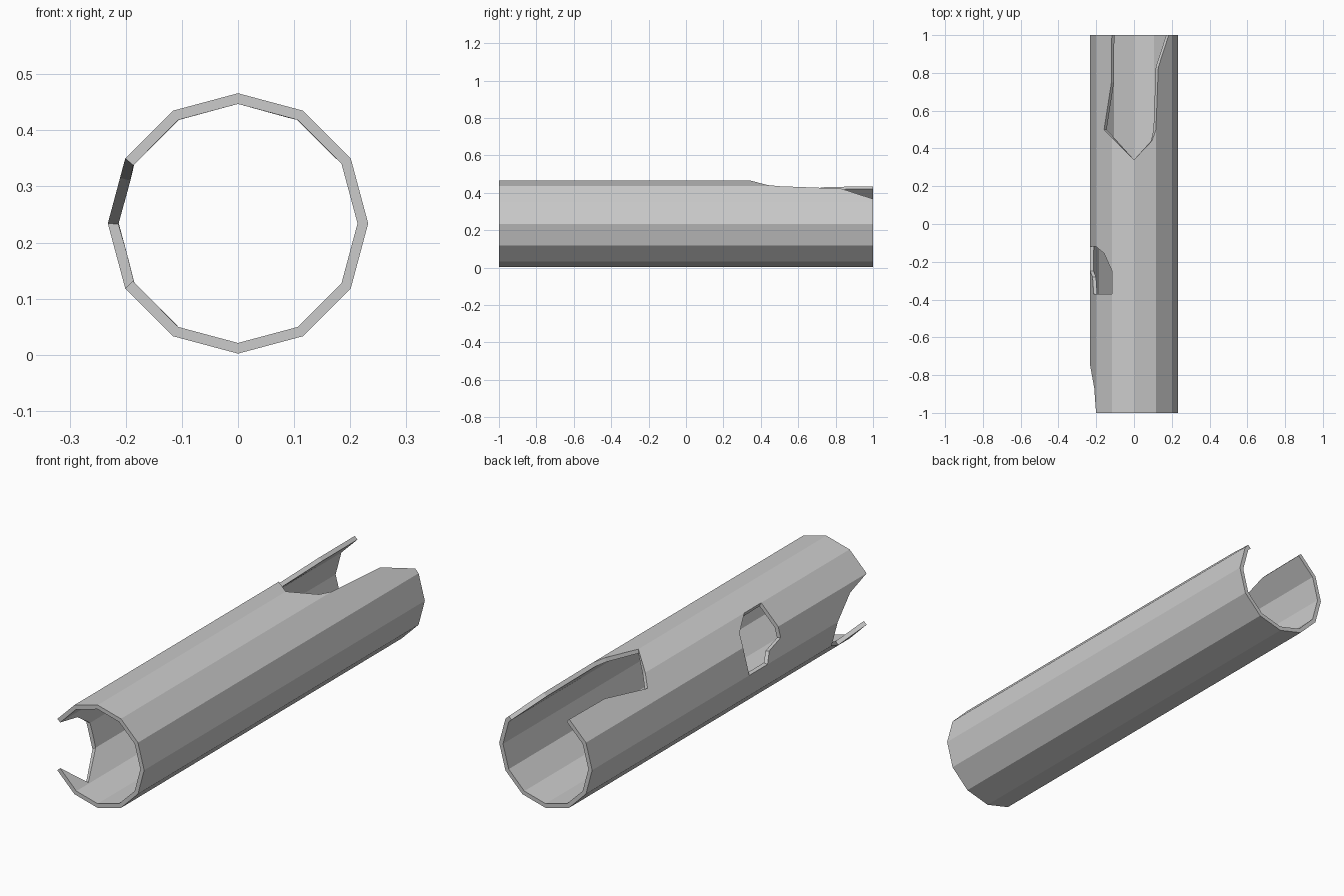
import bpy, bmesh, math
from mathutils import Vector

if "Cube" in bpy.data.objects:
    bpy.data.objects.remove(bpy.data.objects["Cube"])

RADIUS, CENTRE_Z, WALL = 0.232, 0.234, 0.019


def corner(k):
    a = math.radians(30 * k)
    return Vector((RADIUS * math.sin(a), 0, CENTRE_Z + RADIUS * math.cos(a)))


def on_shell(k, y):
    """Point on the 12-sided shell: k counts corners clockwise from the top."""
    lo = math.floor(k)
    p = corner(lo).lerp(corner(lo + 1), k - lo)
    p.y = y
    return p


# Intact flat panels around the underside and right
panels = [[(k, -1), (k, 1), (k + 1, 1), (k + 1, -1)] for k in range(2, 7)]

panels += [
    # Top right, broken open at the back
    [(0, -1), (0, .34), (.82, .44), (1, .5), (1, -1)],
    [(1, -1), (1, .5), (1.15, .83), (1.8, 1), (2, 1), (2, -1)],
    # Top left, back break and upper part of the side hole
    [(0, -1), (0, .34), (-1, .456), (-1, -.25), (-1, -.37), (-1, -1)],
    [(-1, -1), (-1, -.37), (-2, -.37), (-2, -1)],
    [(-2, -.12), (-1.5, -.155), (-1, -.25), (-1, .456), (-1.5, .5),
     (-1.04, .75), (-1.02, 1), (-2, 1)],
    # Left side, lower part of the side hole and the front break
    [(-2, -1), (-2, -.37), (-2.4, -.37), (-2.6, -.28), (-3, -.25),
     (-3, -.75), (-2.3, -.87)],
    [(-3, -.12), (-2, -.12), (-2, 1), (-3, 1)],
    [(-3, -.75), (-3, -.25), (-3, -.12), (-3, 1), (-4, 1), (-4, -.75), (-3.5, -.75)],
    [(-4, -.75), (-4, 1), (-5, 1), (-5, -1), (-4, -1), (-4.92, -.91)],
]

# Thin shell made of the panels
bm = bmesh.new()
for panel in panels:
    face = bm.faces.new([bm.verts.new(on_shell(k, y)) for k, y in panel])
    face.normal_update()
    mid = face.calc_center_median()
    if face.normal.dot(Vector((mid.x, 0, mid.z - CENTRE_Z))) < 0:
        face.normal_flip()
bmesh.ops.remove_doubles(bm, verts=bm.verts[:], dist=0.0005)
mesh = bpy.data.meshes.new("hollow_log")
bm.to_mesh(mesh)
bm.free()
log = bpy.data.objects.new("hollow_log", mesh)
bpy.context.collection.objects.link(log)

# Wall thickness, grown inwards
wall = log.modifiers.new("wall", 'SOLIDIFY')
wall.thickness = WALL
wall.offset = -1
